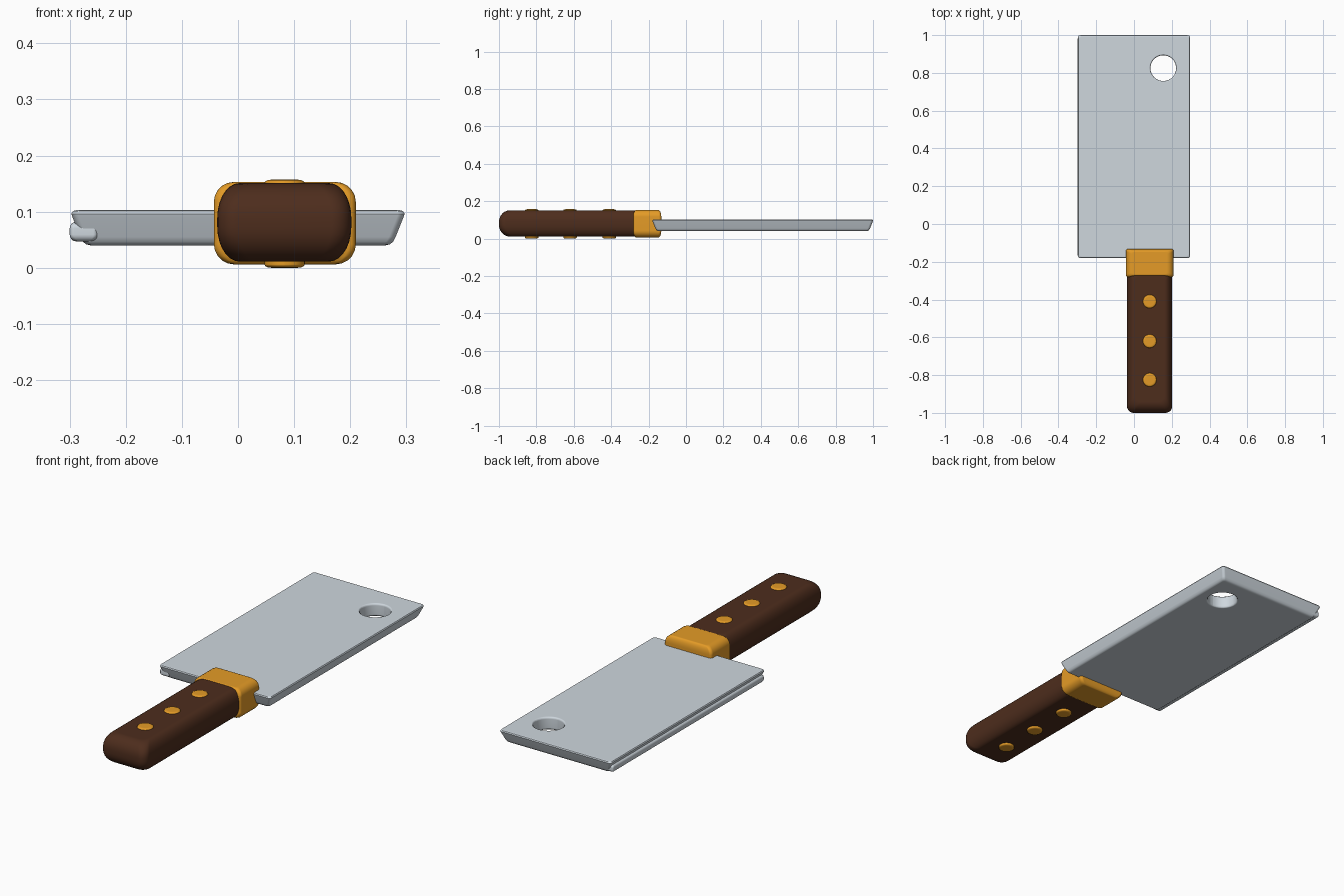
import bpy, bmesh, math

if "Cube" in bpy.data.objects:
    bpy.data.objects.remove(bpy.data.objects["Cube"])


def material(name, rgb):
    m = bpy.data.materials.new(name)
    m.diffuse_color = (*rgb, 1)
    m.use_nodes = True
    m.node_tree.nodes["Principled BSDF"].inputs["Base Color"].default_value = m.diffuse_color
    return m


steel = material("steel", (0.62, 0.68, 0.73))
wood = material("dark_wood", (0.075, 0.026, 0.012))
brass = material("brass", (0.78, 0.33, 0.02))


def rounded(z0, z1, ix, iy, h, steps=5):
    """Layers (z, x inset, y inset) with quarter-ellipse rounding at both ends."""
    low = []
    for i in range(steps + 1):
        a = math.pi / 2 * i / steps
        low.append((z0 + h * (1 - math.cos(a)), ix * (1 - math.sin(a)), iy * (1 - math.sin(a))))
    return low + [(z0 + z1 - z, x, y) for z, x, y in reversed(low)]


def slab(name, xr, yr, layers, corner, mat, seg=5):
    """Stack of rounded-rectangle outlines, one per layer."""
    cx, cy = sum(xr) / 2, sum(yr) / 2
    bm = bmesh.new()
    rings = []
    for z, ix, iy in layers:
        hx, hy = (xr[1] - xr[0]) / 2 - ix, (yr[1] - yr[0]) / 2 - iy
        r = min(corner, hx * 0.999, hy * 0.999)
        ring = []
        for q, (sx, sy) in enumerate(((1, 1), (-1, 1), (-1, -1), (1, -1))):
            for k in range(seg + 1):
                a = math.pi / 2 * (q + k / seg)
                ring.append(bm.verts.new((cx + sx * (hx - r) + r * math.cos(a),
                                          cy + sy * (hy - r) + r * math.sin(a), z)))
        rings.append(ring)
    n = len(rings[0])
    for a, b in zip(rings, rings[1:]):
        for i in range(n):
            j = (i + 1) % n
            bm.faces.new((a[i], a[j], b[j], b[i]))
    bm.faces.new(rings[0][::-1])
    bm.faces.new(rings[-1])
    me = bpy.data.meshes.new(name)
    bm.to_mesh(me)
    bm.free()
    me.materials.append(mat)
    ob = bpy.data.objects.new(name, me)
    bpy.context.collection.objects.link(ob)
    return ob


# Blade: slab whose sides lean inward toward the underside
blade_layers = [(0.040, 0.034, 0.034), (0.0415, 0.027, 0.027), (0.046, 0.021, 0.021),
                (0.055, 0.016, 0.016), (0.090, 0.002, 0.002), (0.096, 0.0, 0.0),
                (0.101, 0.003, 0.003), (0.103, 0.010, 0.010)]
blade = slab("blade", (-0.297, 0.297), (-0.18, 1.0), blade_layers, 0.012, steel)

# Hanging hole with a softly flared rim
hole_layers = [(0.03, -0.010, -0.010), (0.040, -0.007, -0.007), (0.044, -0.002, -0.002),
               (0.050, 0, 0), (0.093, 0, 0), (0.099, -0.002, -0.002),
               (0.103, -0.007, -0.007), (0.113, -0.010, -0.010)]
cutter = slab("hole_cutter", (0.087, 0.223), (0.757, 0.893), hole_layers, 1, steel, 10)
cutter.hide_render = True
cut = blade.modifiers.new("hole", 'BOOLEAN')
cut.operation = 'DIFFERENCE'
cut.solver = 'EXACT'
cut.object = cutter
bpy.context.view_layer.objects.active = blade
bpy.ops.object.modifier_apply(modifier=cut.name)
bpy.data.objects.remove(cutter)

# Cutting edge strip along the left side
edge = slab("cutting_edge", (-0.30, -0.25), (-0.17, 0.985),
            rounded(0.047, 0.082, 0.012, 0.012, 0.012), 0.008, steel)

# Handle and bolster
handle = slab("handle", (-0.037, 0.202), (-1.0, -0.22),
              rounded(0.011, 0.151, 0.040, 0.058, 0.062, 7), 0.035, wood)
bolster = slab("bolster", (-0.043, 0.210), (-0.282, -0.132),
               rounded(0.006, 0.153, 0.036, 0.016, 0.036), 0.013, brass)

# Rivets passing through the handle
parts = [blade, edge, handle, bolster]
for i, y in enumerate((-0.41, -0.62, -0.825)):
    parts.append(slab(f"rivet_{i + 1}", (0.047, 0.119), (y - 0.036, y + 0.036),
                      rounded(0.0, 0.157, 0.012, 0.012, 0.006, 3), 1, brass, 8))

# Smooth shading with flat faces kept clean
for ob in parts:
    bpy.ops.object.select_all(action='DESELECT')
    ob.select_set(True)
    bpy.context.view_layer.objects.active = ob
    bpy.ops.object.shade_smooth_by_angle(angle=math.radians(40))
    ob.modifiers.new("clean_normals", 'WEIGHTED_NORMAL').keep_sharp = True
